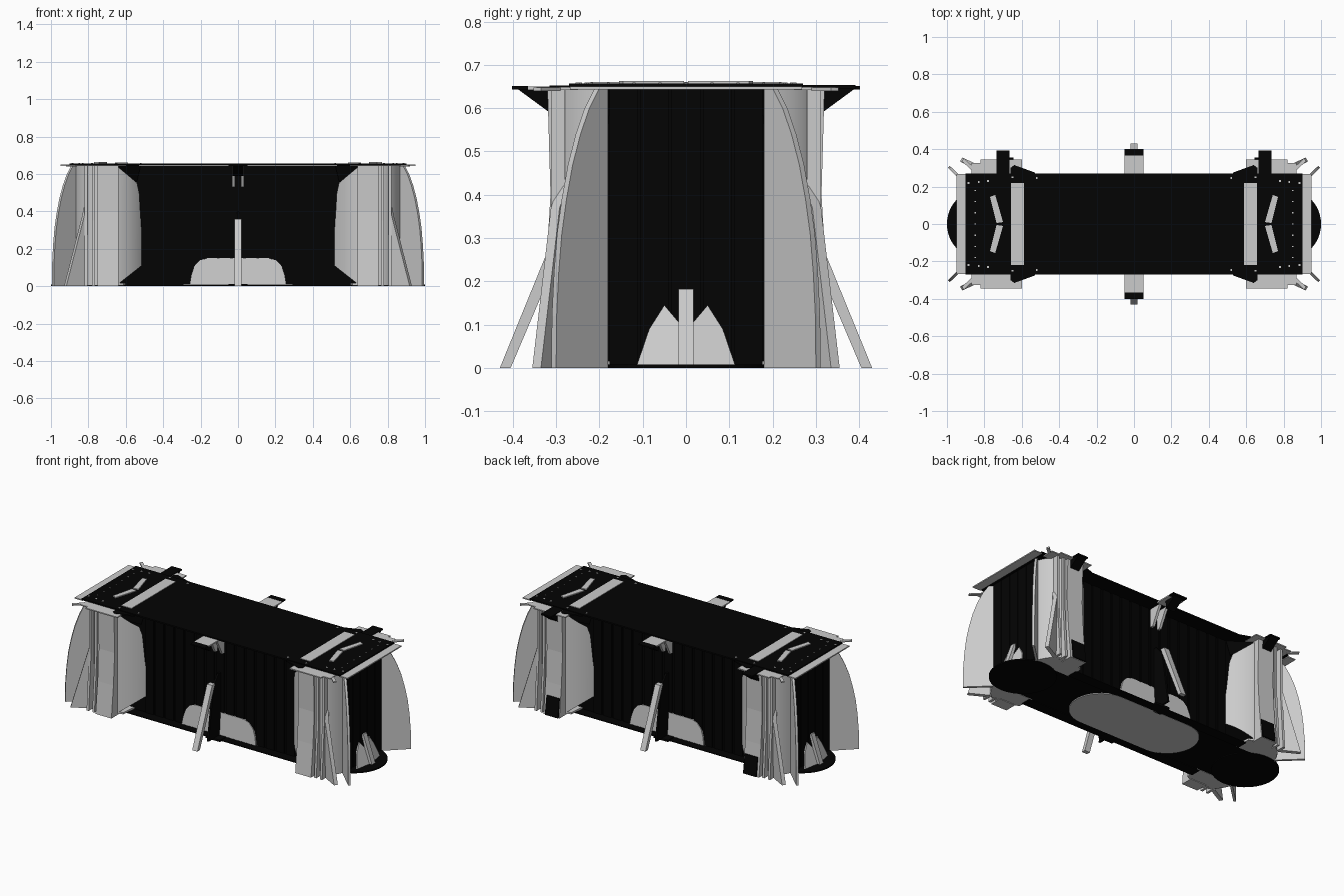
import bpy, bmesh, math
from mathutils import Vector

if "Cube" in bpy.data.objects:
    bpy.data.objects.remove(bpy.data.objects["Cube"])

black = bpy.data.materials.new("black")
black.diffuse_color = (0.001, 0.001, 0.001, 1)
black.use_nodes = True
black.node_tree.nodes["Principled BSDF"].inputs["Base Color"].default_value = black.diffuse_color
QUADS = [(sx, sy) for sx in (-1, 1) for sy in (-1, 1)]


def finish(name, bm, mat=None, smooth=False):
    bmesh.ops.recalc_face_normals(bm, faces=bm.faces)
    me = bpy.data.meshes.new(name)
    bm.to_mesh(me)
    bm.free()
    ob = bpy.data.objects.new(name, me)
    bpy.context.collection.objects.link(ob)
    if mat:
        me.materials.append(mat)
    if smooth:
        bpy.ops.object.select_all(action='DESELECT')
        ob.select_set(True)
        bpy.context.view_layer.objects.active = ob
        bpy.ops.object.shade_smooth_by_angle(angle=math.radians(35))
    return ob


def prism(name, pts, ext, mat=None, s=(1, 1)):
    """Extrude a 3D polygon along ext, mirrored by the signs s."""
    bm = bmesh.new()
    m = lambda p: Vector((p[0] * s[0], p[1] * s[1], p[2]))
    a = [bm.verts.new(m(p)) for p in pts]
    b = [bm.verts.new(m(Vector(p) + Vector(ext))) for p in pts]
    bm.faces.new(a)
    bm.faces.new(b)
    for i in range(len(a)):
        j = (i + 1) % len(a)
        bm.faces.new((a[i], a[j], b[j], b[i]))
    return finish(name, bm, mat)


def box(name, x, y, z, mat=None, s=(1, 1)):
    return prism(name, [(x[0], y[0], z[0]), (x[1], y[0], z[0]), (x[1], y[1], z[0]), (x[0], y[1], z[0])],
                 (0, 0, z[1] - z[0]), mat, s)


def arc(cx, r, a0, a1, n):
    angles = [math.radians(a0 + (a1 - a0) * i / n) for i in range(n + 1)]
    return [(cx + r * math.cos(a), r * math.sin(a)) for a in angles]


# dark core with vertical ribs, on a wider floor
box("core_body", (-.868, .868), (-.172, .172), (.006, .645), black)
for sy in (-1, 1):
    box("base_ledge", (-.62, .62), (.17, .235), (.001, .006), black, (1, sy))
    for i in range(15):
        x = -.49 + i * .07
        box("wall_rib", (x - .028, x + .028), (.168, .18), (.008, .645), black, (1, sy))
for sx in (-1, 1):
    for i in range(5):
        y = -.144 + i * .072
        box("end_rib", (.86, .876), (y - .033, y + .033), (.006, .645), black, (sx, 1))

# oval base and round end bases
oval = arc(.24, .18, -90, 90, 24) + arc(-.24, .18, 90, 270, 24)
prism("oval_base", [(x, y, 0) for x, y in oval], (0, 0, .012))
for sx in (-1, 1):
    prism("round_base", [(x, y, 0) for x, y in arc(.81, .19, 0, 352.5, 47)], (0, 0, .008), black, (sx, 1))
    # leaning end post and pointed flares
    prism("end_post", [(.92, -.017, .008), (.945, -.017, .008), (.885, -.017, .182), (.87, -.017, .182)],
          (0, .034, 0), None, (sx, 1))
    for sy in (-1, 1):
        prism("end_flare", [(.93, 0, .008), (.91, .113, .008), (.888, .085, .09), (.88, .05, .145), (.895, .012, .1)],
              (-.008, 0, 0), None, (sx, sy))

for sy in (-1, 1):
    # light flare at the foot of the long wall
    prof = [(.258, .01), (.25, .06), (.235, .105), (.205, .138), (.165, .15)]
    prof = prof + [(-x, z) for x, z in reversed(prof)]
    prism("wall_flare", [(x, .193 - .07 * z, z) for x, z in prof], (0, -.01, 0), None, (1, sy))
    # central leaning strut, web and hanging tab
    prism("centre_strut", [(-.018, .405, 0), (-.018, .43, 0), (-.018, .283, .36), (-.018, .252, .36)],
          (.036, 0, 0), None, (1, sy))
    prism("centre_web", [(-.006, .17, .01), (-.006, .3, .01), (-.006, .25, .34), (-.006, .2, .4), (-.006, .17, .4)],
          (.012, 0, 0), black, (1, sy))
    box("centre_foot", (-.05, .05), (.17, .25), (0, .012), black, (1, sy))
    box("centre_tab", (-.052, .052), (.26, .365), (.642, .65), None, (1, sy))
    box("centre_tab_end", (-.05, .05), (.365, .402), (.643, .651), black, (1, sy))
    prism("centre_brace", [(-.03, .31, .645), (-.03, .39, .645), (-.03, .315, .59)], (.06, 0, 0), black, (1, sy))
    for x in (-.032, .016):
        prism("centre_hanger", [(x, .18, .645), (x, .26, .645), (x, .2, .53), (x, .18, .53)],
              (.016, 0, 0), None, (1, sy))

# four corner drums, columns and fins
for s in QUADS:
    # curved skin with chamfered inner corners
    bm = bmesh.new()
    rows = []
    floor = []
    for i in range(31):
        a = math.radians(40 + 107 * i / 30)
        x = .75 + math.cos(a) * (.15 if math.cos(a) > 0 else .29)
        y = .305 * math.sin(a)
        t = max(0, min(1, (.65 - x) / .14))
        top = .645 - .1 * min(1, t / .85) - (.35 * (t - .85) / .15 if t > .85 else 0)
        bot = .004 + .11 * t
        rows.append([bm.verts.new((x * s[0], y * s[1], z)) for z in (bot, top)])
        if x > .6:
            floor.append((x, y * .99, .004))
    for a, b in zip(rows, rows[1:]):
        bm.faces.new((a[0], b[0], b[1], a[1]))
    finish("drum_skin", bm, None, True)
    # floor of the drum
    prism("drum_floor", floor + [(.6, .165, .004), (.86, .165, .004)], (0, 0, .012), None, s)
    # flat column with flared foot
    prism("column", [(.64, .27, 0), (.64, .345, 0), (.64, .325, .2), (.64, .313, .4), (.64, .32, .645), (.64, .27, .645)],
          (.11, 0, 0), None, s)
    for x in (.765, .805):
        prism("column_rib", [(x, .28, 0), (x, .335, .0), (x, .312, .35), (x, .312, .645), (x, .28, .645)],
              (.015, 0, 0), None, s)
    # large curved diagonal fin
    edge = [(1, 0), (.99, .12), (.95, .22), (.89, .31), (.8, .39), (.68, .47), (.53, .54), (.36, .6), (.17, .645)]
    fin = [(.87, .18, 0)] + [(.87 + .125 * k, .18 + .12 * k, z) for k, z in edge] + [(.87, .18, .645)]
    prism("curved_fin", fin, (-.01, .011, 0), None, s)
    # short leaning corner fin
    prism("corner_fin", [(.82, .275, 0), (.93, .335, 0), (.835, .292, .37), (.825, .275, .42)],
          (-.012, .02, 0), None, s)
    # roof corner plates, blades, brackets and gussets
    prism("corner_plate", [(.60, .25, .642), (.60, .345, .642), (.82, .345, .642), (.82, .325, .642),
                           (.87, .325, .642), (.87, .25, .642)], (0, 0, .007), None, s)
    prism("corner_blade", [(.86, .305, .64), (.91, .352, .64), (.92, .335, .64), (.87, .29, .64)], (0, 0, .008), None, s)
    prism("diagonal_bracket", [(.53, .25, .644), (.53, .275, .644), (.64, .315, .644), (.66, .30, .644), (.66, .25, .644)],
          (0, 0, .008), black, s)
    prism("gusset", [(.52, .18, .645), (.65, .28, .645), (.65, .28, .6), (.54, .19, .56)], (.01, -.01, 0), black, s)
    # roof fasteners
    for x, y in ((.52, .245), (.65, .25), (.885, .22), (.83, .225), (.78, .23)):
        box("roof_bolt", (x - .005, x + .005), (y - .005, y + .005), (.655, .659), None, s)
    # roof chevron arms
    prism("chevron", [(.70, .01, .657), (.742, .155, .657), (.77, .145, .657), (.735, .005, .657)],
          (0, 0, .006), None, s)

# back clamps above and below the columns
for s in ((-1, 1), (1, 1)):
    box("back_clamp", (.665, .735), (.26, .392), (.644, .653), black, s)
    prism("back_foot_pad", [(.645, .34, .003), (.645, .355, .003), (.645, .352, .02), (.645, .338, .12), (.645, .33, .12)],
          (.09, 0, 0), black, s)
    prism("clamp_brace", [(.67, .31, .645), (.67, .39, .645), (.67, .315, .59)], (.06, 0, 0), black, s)

# roof deck, end strips and cross bars
box("roof_deck", (-.9, .9), (-.27, .27), (.648, .657), black)
for sx in (-1, 1):
    box("end_strip", (.895, .95), (-.268, .268), (.643, .65), None, (sx, 1))
    box("cross_bar", (.588, .658), (-.22, .22), (.655, .66), None, (sx, 1))
    for i in range(7):
        y = -.18 + i * .06
        box("end_bolt", (.846, .852), (y - .003, y + .003), (.655, .659), None, (sx, 1))
